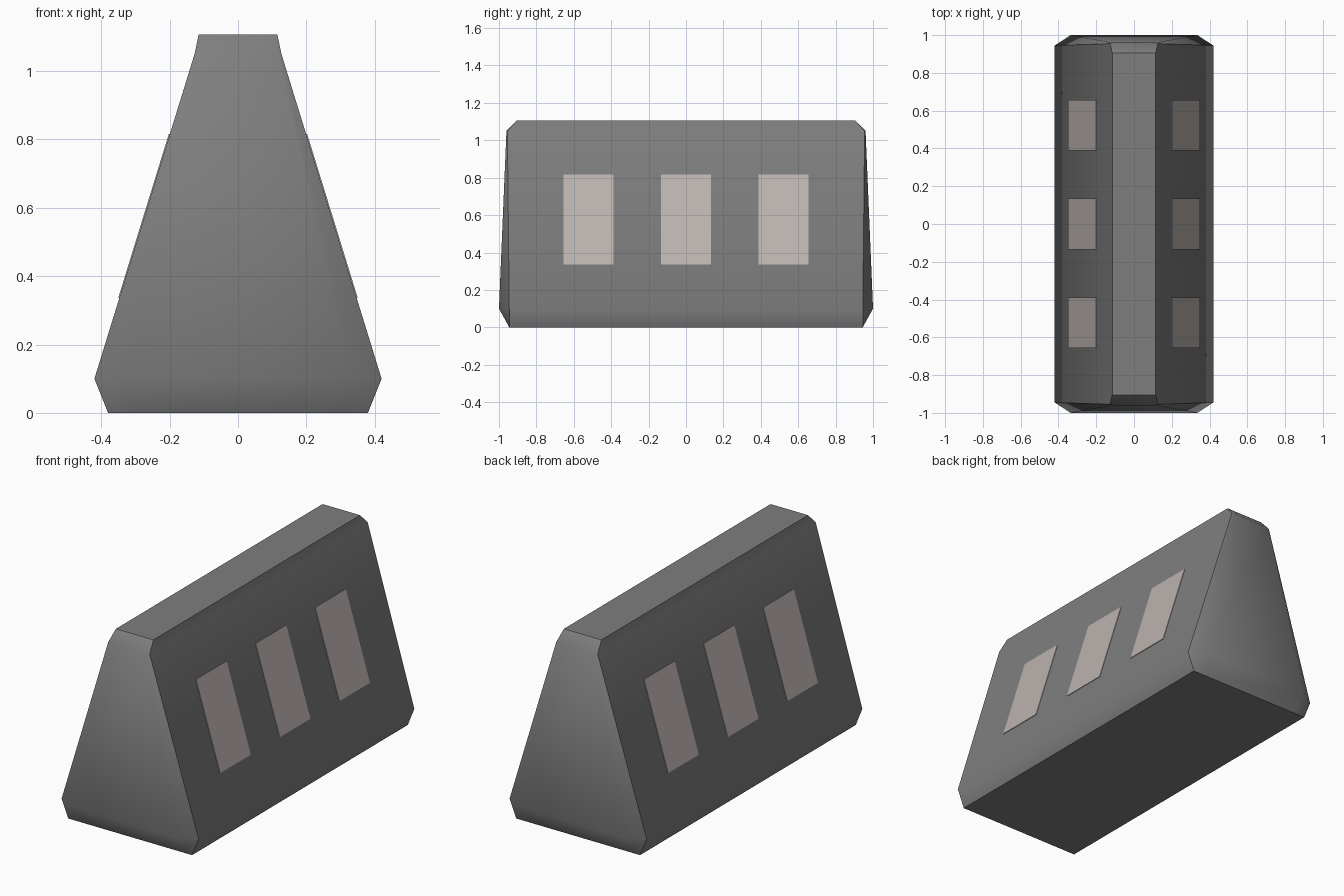
import bpy, bmesh
from mathutils import Vector

if "Cube" in bpy.data.objects:
    bpy.data.objects.remove(bpy.data.objects["Cube"])


def material(name, rgb):
    m = bpy.data.materials.new(name)
    m.diffuse_color = (*rgb, 1)
    m.use_nodes = True
    m.node_tree.nodes["Principled BSDF"].inputs["Base Color"].default_value = m.diffuse_color
    return m


def finish(name, bm, mat):
    bmesh.ops.recalc_face_normals(bm, faces=bm.faces)
    me = bpy.data.meshes.new(name)
    bm.to_mesh(me)
    bm.free()
    me.materials.append(mat)
    ob = bpy.data.objects.new(name, me)
    bpy.context.collection.objects.link(ob)
    return ob


grey = material("dark grey", (0.21, 0.21, 0.21))
pale = material("pale warm grey", (0.50, 0.45, 0.43))

# Body: lofted rings of (z, corner x, corner y, end x, end y)
rings = [
    (0.0, 0.38, 0.945, 0.30, 0.945),
    (0.10, 0.42, 0.945, 0.335, 1.0),
    (1.05, 0.127, 0.955, 0.113, 0.96),
    (1.107, 0.115, 0.905, 0.10, 0.905),
]
bm = bmesh.new()
loops = []
for z, cx, cy, ex, ey in rings:
    pts = [(cx, -cy), (cx, cy), (ex, ey), (-ex, ey),
           (-cx, cy), (-cx, -cy), (-ex, -ey), (ex, -ey)]
    loops.append([bm.verts.new((x, y, z)) for x, y in pts])
for a, b in zip(loops, loops[1:]):
    for i in range(8):
        j = (i + 1) % 8
        bm.faces.new((a[i], a[j], b[j], b[i]))
bm.faces.new(loops[0][::-1])
bm.faces.new(loops[-1])
for f in bm.faces:
    f.smooth = True

# Sharp edges: top rim, bottom rim and the four slanted corners
corners = {l[i] for l in loops for i in (0, 1, 4, 5)}
for e in bm.edges:
    a, b = e.verts
    rim = any(a in l and b in l for l in (loops[0], loops[-1]))
    slant = a in corners and b in corners and abs(a.co.z - b.co.z) > 0.01
    e.smooth = not (rim or slant)
finish("barrier_body", bm, grey)


# Reflector plates: thin panels lying on the sloped sides
def side_x(z):
    return 0.42 + (0.127 - 0.42) * (z - 0.10) / 0.95


normal = Vector((0.95, 0, 0.293)).normalized()
bm = bmesh.new()
for side in (1, -1):
    for y in (-0.522, 0, 0.522):
        layers = []
        for off in (-0.003, 0.003):
            layer = []
            for dy, z in ((-0.134, 0.335), (0.134, 0.335), (0.134, 0.815), (-0.134, 0.815)):
                p = Vector((side_x(z), y + dy, z)) + normal * off
                layer.append(bm.verts.new((side * p.x, p.y, p.z)))
            layers.append(layer)
        lo, hi = layers
        bm.faces.new(lo[::-1])
        bm.faces.new(hi)
        for i in range(4):
            j = (i + 1) % 4
            bm.faces.new((lo[i], lo[j], hi[j], hi[i]))
finish("reflector_plates", bm, pale)
